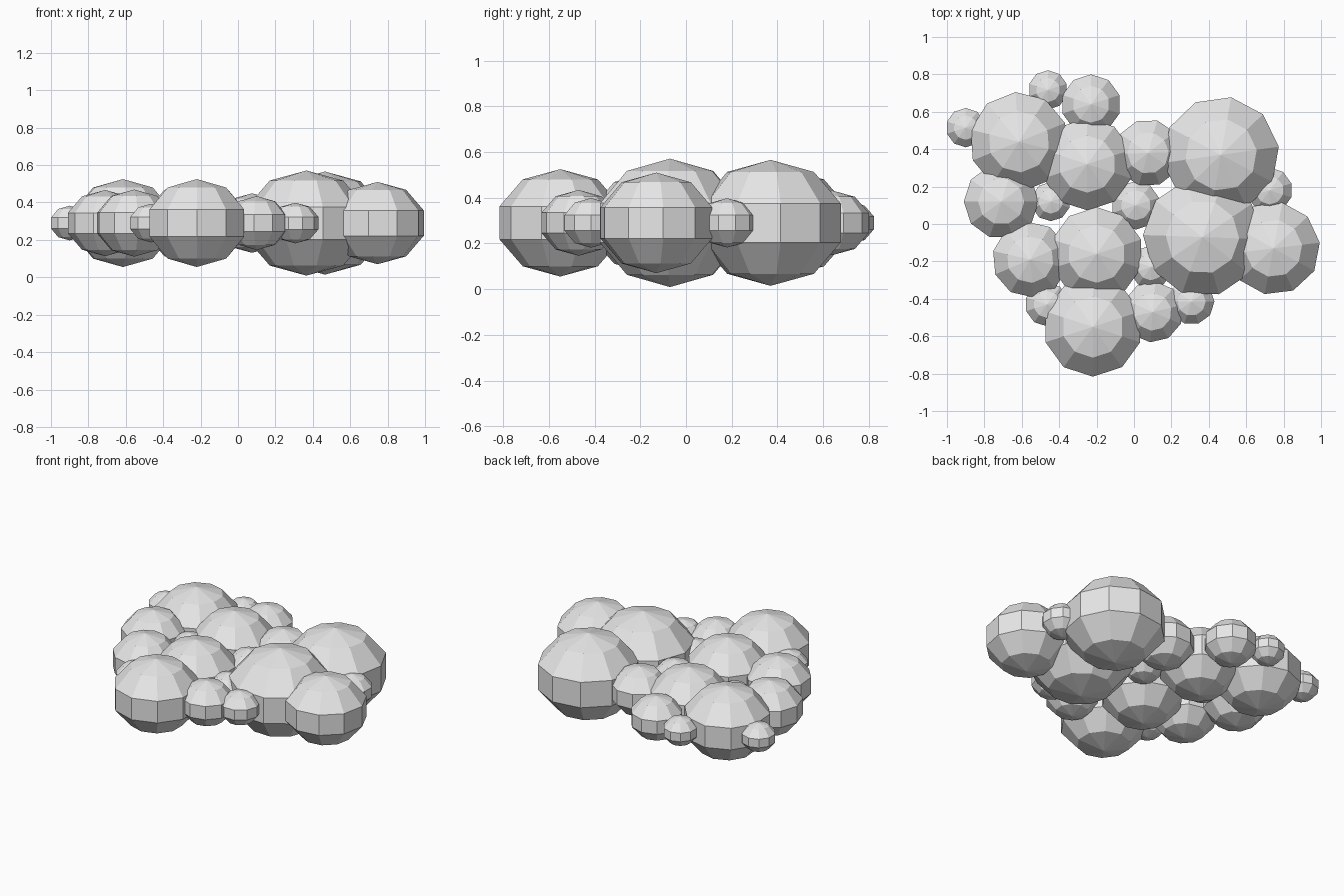
import bpy
import bmesh
from math import radians, cos
from mathutils import Matrix

default_cube = bpy.data.objects.get("Cube")
if default_cube:
    bpy.data.objects.remove(default_cube, do_unlink=True)

SEGMENTS, RINGS = 10, 5
MID_HEIGHT = 0.29      # every puff shares one middle plane
FLATNESS = 0.84        # puffs are slightly squashed vertically

grey = bpy.data.materials.new("soft_grey")
grey.use_nodes = True
colour = (0.8, 0.8, 0.8, 1)
grey.diffuse_color = colour
grey.node_tree.nodes["Principled BSDF"].inputs["Base Color"].default_value = colour


def add_puff(name, x, y, width, turn=0):
    """Faceted, squashed ball; width is the plan radius of its widest ring."""
    radius = width / cos(radians(90 / RINGS))
    bm = bmesh.new()
    bmesh.ops.create_uvsphere(bm, u_segments=SEGMENTS, v_segments=RINGS, radius=radius)
    bmesh.ops.scale(bm, vec=(1, 1, FLATNESS), verts=bm.verts)
    bmesh.ops.rotate(bm, matrix=Matrix.Rotation(radians(turn), 3, "Z"), verts=bm.verts)
    mesh = bpy.data.meshes.new(name)
    bm.to_mesh(mesh)
    bm.free()
    mesh.materials.append(grey)
    puff = bpy.data.objects.new(name, mesh)
    puff.location = (x, y, MID_HEIGHT)
    bpy.context.collection.objects.link(puff)


# Large puffs
add_puff("large_puff_back_left", 0.465, 0.37, 0.312, turn=-10)
add_puff("large_puff_centre_left", 0.366, -0.07, 0.318, turn=16)
add_puff("large_puff_front_left", 0.746, -0.13, 0.249, turn=-11)
add_puff("large_puff_front", -0.22, -0.55, 0.266)
add_puff("large_puff_centre", -0.2, -0.16, 0.25)
add_puff("large_puff_back", -0.25, 0.32, 0.247)
add_puff("large_puff_back_right", -0.615, 0.44, 0.266, turn=4)

# Medium puffs
add_puff("medium_puff_right", -0.71, 0.12, 0.2, turn=18)
add_puff("medium_puff_front_right", -0.555, -0.19, 0.203, turn=5)
add_puff("medium_puff_rear", -0.23, 0.64, 0.16)
add_puff("medium_puff_back_middle", 0.075, 0.38, 0.18, turn=20)
add_puff("medium_puff_front_middle", 0.1, -0.47, 0.163, turn=-5)

# Small puffs filling the gaps and the rim
add_puff("small_puff_rear", -0.46, 0.717, 0.105)
add_puff("small_puff_far_right", -0.9, 0.515, 0.105)
add_puff("small_puff_middle", 0.01, 0.1, 0.13)
add_puff("small_puff_front_left", 0.307, -0.415, 0.123, turn=18)
add_puff("small_puff_left", 0.725, 0.18, 0.122)
add_puff("small_puff_inner_right", -0.445, 0.12, 0.105)
add_puff("small_puff_front_right", -0.465, -0.43, 0.117)
add_puff("small_puff_inner_front", 0.09, -0.23, 0.115)
